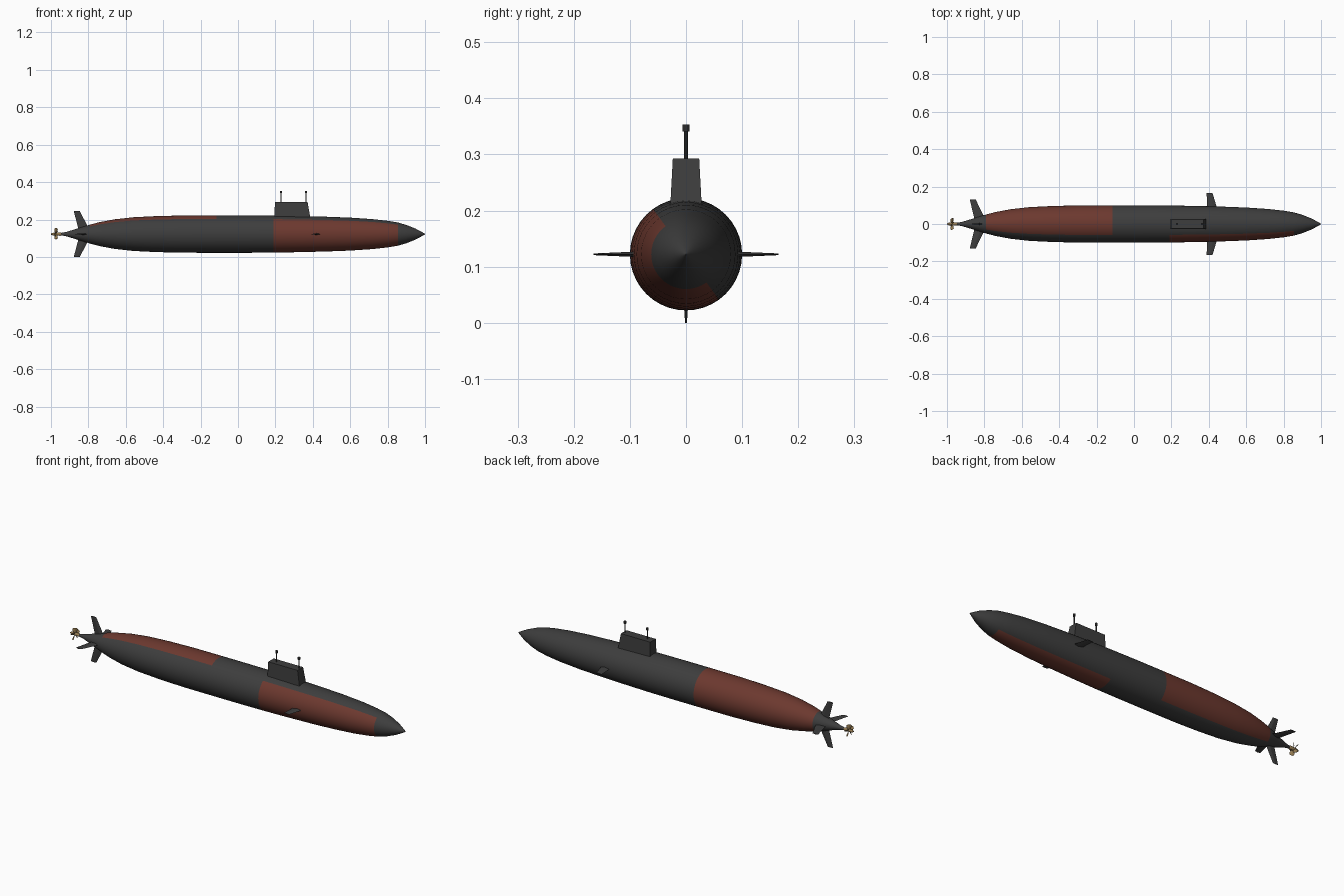
import bpy, bmesh, math
from mathutils import Matrix, Vector

cube = bpy.data.objects.get("Cube")
if cube:
    bpy.data.objects.remove(cube)

AXIS = 0.122  # height of the hull centreline


def material(name, rgb):
    m = bpy.data.materials.new(name)
    m.use_nodes = True
    m.diffuse_color = (*rgb, 1)
    bsdf = m.node_tree.nodes["Principled BSDF"]
    bsdf.inputs["Base Color"].default_value = (*rgb, 1)
    bsdf.inputs["Roughness"].default_value = 0.7
    return m


GREY = material("dark grey", (0.047, 0.047, 0.047))
RED = material("rust red", (0.15, 0.04, 0.028))
BRASS = material("brass", (0.3, 0.2, 0.085))


def finish(name, bm, mats, smooth=False):
    bmesh.ops.recalc_face_normals(bm, faces=bm.faces)
    mesh = bpy.data.meshes.new(name)
    bm.to_mesh(mesh)
    bm.free()
    for m in mats:
        mesh.materials.append(m)
    ob = bpy.data.objects.new(name, mesh)
    bpy.context.collection.objects.link(ob)
    if smooth:
        bpy.ops.object.select_all(action='DESELECT')
        ob.select_set(True)
        bpy.context.view_layer.objects.active = ob
        bpy.ops.object.shade_smooth_by_angle(angle=math.radians(35))
    return ob


def loft(bm, sections):
    """Skin a list of equal-length point loops and cap both ends."""
    loops = [[bm.verts.new(p) for p in s] for s in sections]
    n = len(loops[0])
    for a, b in zip(loops, loops[1:]):
        for i in range(n):
            j = (i + 1) % n
            bm.faces.new((a[i], a[j], b[j], b[i]))
    bm.faces.new(loops[0])
    bm.faces.new(loops[-1])


def lathe(name, profile, segs, mats):
    """Turn an (x, radius) profile around the hull centreline."""
    bm = bmesh.new()
    loft(bm, [[(x, r * math.cos(math.tau * i / segs), AXIS + r * math.sin(math.tau * i / segs))
               for i in range(segs)] for x, r in profile])
    return finish(name, bm, mats, True)


# Hull with two painted panels
hull = lathe("hull", [
    (-0.95, 0.006), (-0.92, 0.011), (-0.88, 0.023), (-0.84, 0.036), (-0.79, 0.051),
    (-0.74, 0.064), (-0.66, 0.079), (-0.56, 0.090), (-0.44, 0.096), (-0.3, 0.0995),
    (-0.115, 0.1), (0.03, 0.1), (0.19, 0.099), (0.33, 0.0965), (0.47, 0.093),
    (0.6, 0.088), (0.72, 0.080), (0.8, 0.071), (0.855, 0.062), (0.9, 0.049),
    (0.95, 0.029), (0.985, 0.010), (1.0, 0.001)], 40, [GREY, RED])
for f in hull.data.polygons:
    c = f.center
    ang = math.degrees(math.atan2(c.z - AXIS, c.y))
    port_side = -52 < ang < 126
    if (0.19 < c.x < 0.855 and not port_side) or (-0.79 < c.x < -0.115 and port_side):
        f.material_index = 1

# Sail: tapered block with a sloping leading edge
bm = bmesh.new()
loft(bm, [[(x0, -w, z), (x1, -w, z), (x1, w, z), (x0, w, z)]
          for x0, x1, w, z in ((0.195, 0.39, 0.029, 0.19), (0.197, 0.372, 0.0235, 0.293))])
finish("sail", bm, [GREY])


# Masts with square heads
def mast(name, x):
    bm = bmesh.new()
    bmesh.ops.create_cone(bm, segments=10, radius1=0.0035, radius2=0.0035, depth=0.07, cap_ends=True,
                          matrix=Matrix.Translation((x, 0, 0.315)))
    bmesh.ops.create_cone(bm, segments=10, radius1=0.0065, radius2=0.0065, depth=0.012, cap_ends=True,
                          matrix=Matrix.Translation((x, 0, 0.347)))
    finish(name, bm, [GREY], True)


mast("aft_mast", 0.23)
mast("forward_mast", 0.364)


# Fins: swept diamond-section blades pointing outward at a given angle
def fin(name, angle, root, tip):
    bm = bmesh.new()
    sections = []
    for aft, fore, radius, half in (root, tip):
        mid = aft + (fore - aft) * 0.6
        sections.append([(aft, 0, radius), (mid, half, radius), (fore, 0, radius), (mid, -half, radius)])
    loft(bm, sections)
    bm.transform(Matrix.Translation((0, 0, AXIS)) @ Matrix.Rotation(math.radians(angle), 4, 'X'))
    finish(name, bm, [GREY])


for name, angle, reach in (("upper_rudder", 0, 0.123), ("right_stern_plane", 90, 0.13),
                           ("lower_rudder", 180, 0.122), ("left_stern_plane", 270, 0.13)):
    fin(name, angle, (-0.85, -0.79, 0.015, 0.005), (-0.878, -0.846, reach, 0.002))
for name, angle in (("right_bow_plane", 90), ("left_bow_plane", 270)):
    fin(name, angle, (0.392, 0.444, 0.085, 0.005), (0.388, 0.42, 0.165, 0.0015))

# Propeller: hub and five pitched blades
lathe("propeller_hub", [(-1.0, 0.003), (-0.99, 0.007), (-0.95, 0.009), (-0.945, 0.007)], 12, [BRASS])
bm = bmesh.new()
for k in range(5):
    turn = Matrix.Rotation(math.tau * k / 5, 3, 'X')
    sections = []
    for r, chord, pitch in ((0.005, 0.012, 55), (0.018, 0.024, 45), (0.027, 0.024, 38), (0.032, 0.012, 35)):
        twist = Matrix.Rotation(math.radians(pitch), 3, 'Z')
        sections.append([turn @ (twist @ Vector((sx * chord / 2, sy * 0.001, 0)) + Vector((0, 0, r)))
                         + Vector((-0.973, 0, AXIS))
                         for sx, sy in ((-1, 0), (0, 1), (1, 0), (0, -1))])
    loft(bm, sections)
finish("propeller_blades", bm, [BRASS])
